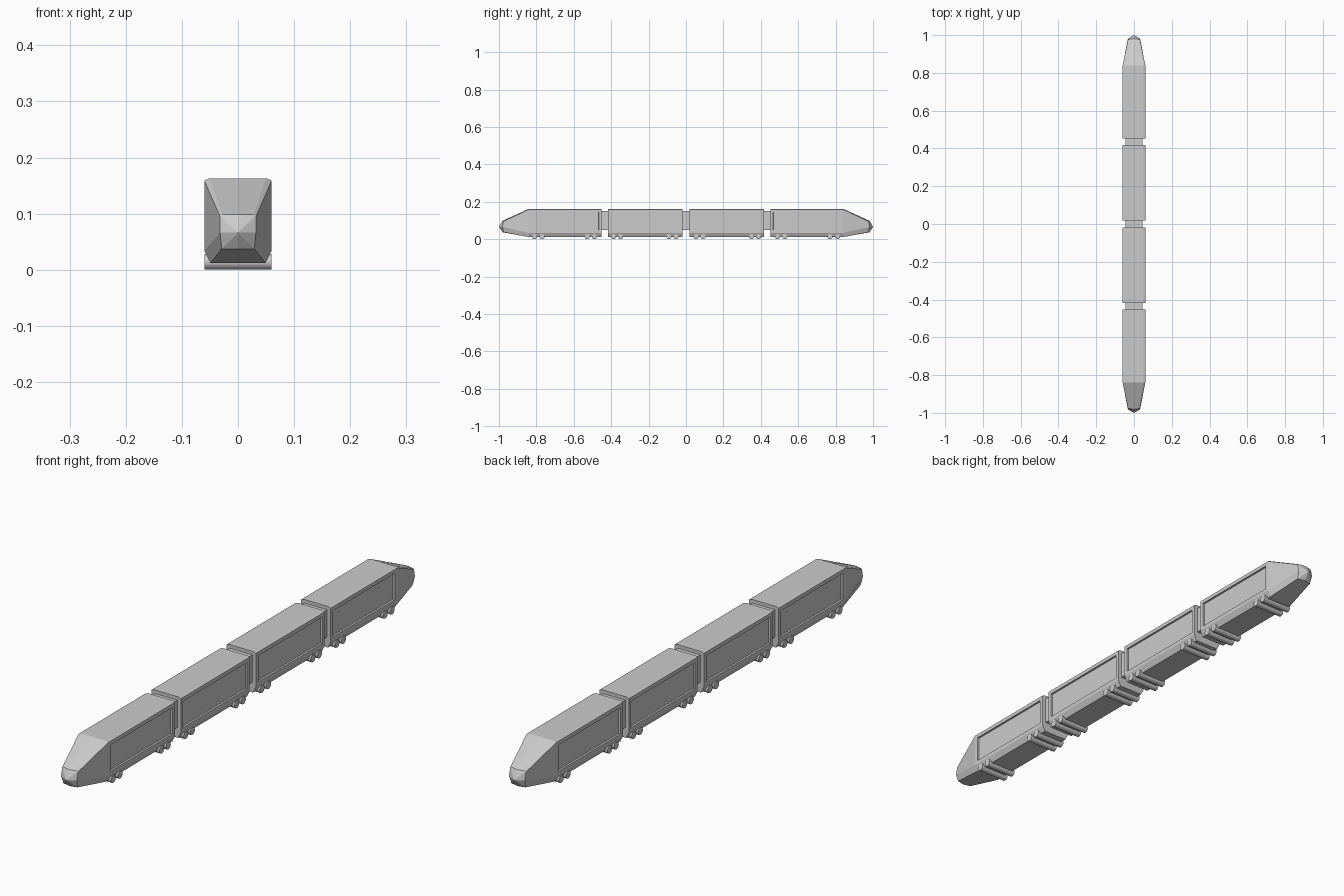
import bpy, bmesh, math

if "Cube" in bpy.data.objects:
    bpy.data.objects.remove(bpy.data.objects["Cube"])

# half outlines (x, z) from bottom centre to top centre
BODY = [(0, .012), (.049, .012), (.06, .034), (.06, .159), (.05, .163), (0, .163)]
# half nose ring (x, y, z), front end
NOSE = [(0, -.98, .037), (.029, -.973, .037), (.032, -.982, .066),
        (.032, -.976, .095), (.028, -.976, .098), (0, -.982, .098)]
TIP = (0, -1, .066)


def finish(name, bm):
    bmesh.ops.recalc_face_normals(bm, faces=bm.faces)
    me = bpy.data.meshes.new(name)
    bm.to_mesh(me)
    bm.free()
    ob = bpy.data.objects.new(name, me)
    bpy.context.collection.objects.link(ob)
    return ob


def full(half):
    return half + [(-x, y, z) for x, y, z in half[-2:0:-1]]


def carriage(name, y0, y1, nose=False, flip=1):
    bm = bmesh.new()
    rings = [full([(x, y, z) for x, z in BODY]) for y in (y0, y1)]
    if nose:
        rings.insert(0, full(NOSE))
    vs = [[bm.verts.new((x, y * flip, z)) for x, y, z in r] for r in rings]
    n = len(vs[0])
    for a, b in zip(vs, vs[1:]):
        for i in range(n):
            j = (i + 1) % n
            bm.faces.new((a[i], a[j], b[j], b[i]))
    bm.faces.new(vs[-1])
    if nose:
        tip = bm.verts.new((TIP[0], TIP[1] * flip, TIP[2]))
        for i in range(n):
            bm.faces.new((vs[0][i], vs[0][(i + 1) % n], tip))
    else:
        bm.faces.new(vs[0])
    bmesh.ops.recalc_face_normals(bm, faces=bm.faces)
    # recessed window panels on both sides
    sides = [f for f in bm.faces if abs(f.normal.x) > .99 and f.calc_area() > .03]
    bmesh.ops.inset_individual(bm, faces=sides, thickness=.02)
    bmesh.ops.inset_individual(bm, faces=sides, thickness=.0005, depth=-.007)
    finish(name, bm)


def wheelset(name, y):
    bpy.ops.mesh.primitive_cylinder_add(vertices=16, radius=.014, depth=.12,
                                        location=(0, y, .014),
                                        rotation=(0, math.pi / 2, 0))
    ob = bpy.context.object
    ob.name = name
    bpy.ops.object.shade_smooth_by_angle(angle=math.radians(35))


def connector(name, y):
    bm = bmesh.new()
    bmesh.ops.create_cube(bm, size=1)
    for v in bm.verts:
        v.co = (v.co.x * .092, v.co.y * .05 + y, v.co.z * .1 + .1)
    finish(name, bm)


# carriages, mirrored front to back
for flip, end in ((1, "front"), (-1, "rear")):
    carriage(f"{end}_power_car", -.84, -.452, True, flip)
    carriage(f"{end}_middle_car", -.418, -.018, False, flip)
    for k, y in enumerate((-.81, -.77, -.528, -.49, -.388, -.35, -.092, -.054)):
        wheelset(f"{end}_wheelset_{k + 1}", y * flip)

# gangways between carriages
for k, y in enumerate((-.435, 0, .435)):
    connector(f"gangway_{k + 1}", y)
